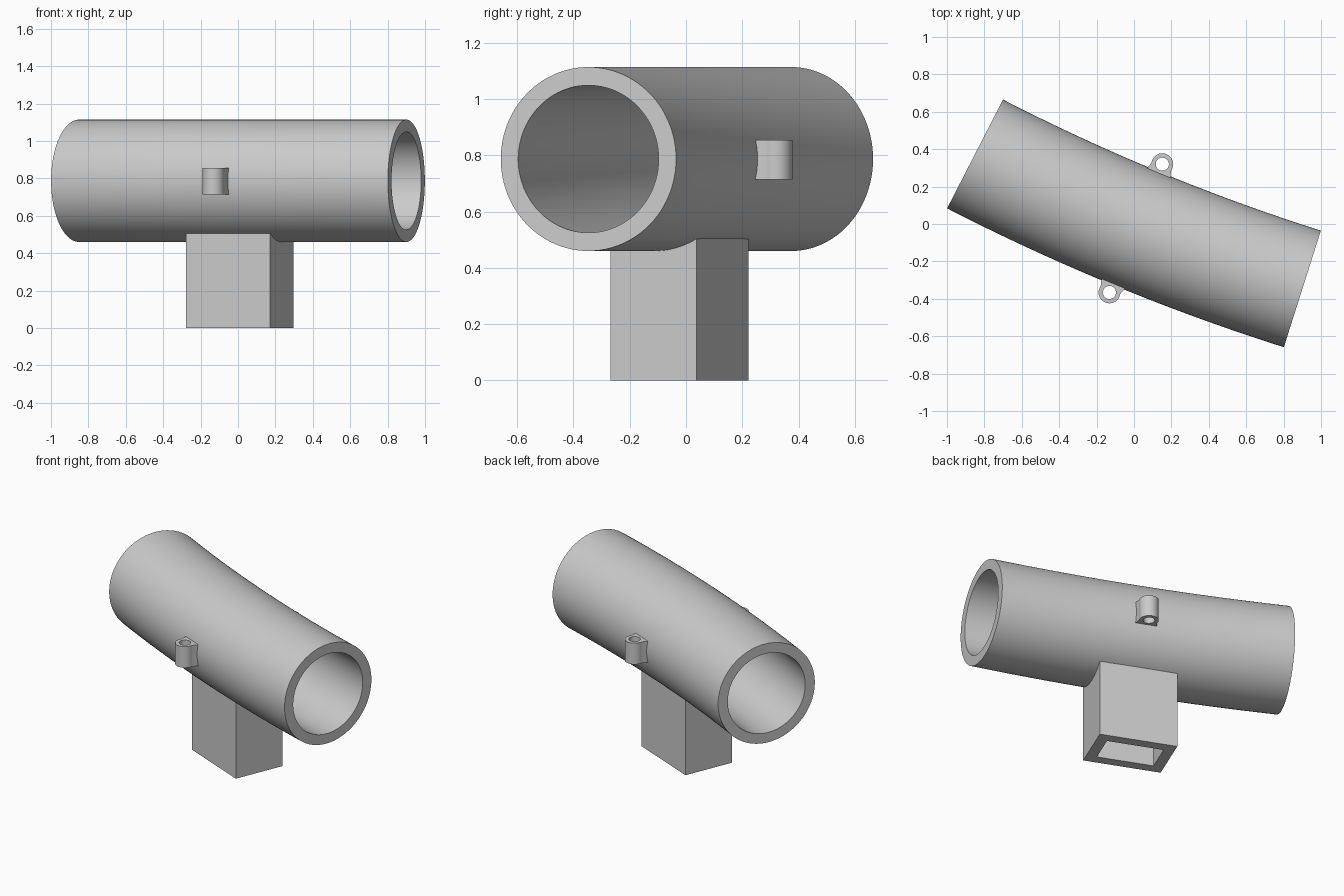
import bpy, bmesh, math
from mathutils import Vector, Matrix

if "Cube" in bpy.data.objects:
    bpy.data.objects.remove(bpy.data.objects["Cube"])

# Main dimensions
AXIS_Z = 0.787                 # height of the pipe axis
R_OUT, R_IN = 0.327, 0.262     # pipe radii
BEND_R = 11.31                 # radius of the gentle bend
HALF_BEND = math.radians(4.8)
TILT = math.radians(-22.4)     # heading of the pipe at its middle
MID = Vector((0.01, -0.023, 0))
PLACE = Matrix.Translation(MID) @ Matrix.Rotation(TILT, 4, 'Z')

gray = bpy.data.materials.new("light_gray")
gray.diffuse_color = (0.6, 0.6, 0.6, 1)
gray.use_nodes = True
gray.node_tree.nodes["Principled BSDF"].inputs["Base Color"].default_value = gray.diffuse_color


def finish(bm, name, smooth=True):
    bmesh.ops.recalc_face_normals(bm, faces=bm.faces)
    bm.transform(PLACE)
    me = bpy.data.meshes.new(name)
    bm.to_mesh(me)
    bm.free()
    me.materials.append(gray)
    ob = bpy.data.objects.new(name, me)
    bpy.context.collection.objects.link(ob)
    if smooth:
        bpy.ops.object.select_all(action='DESELECT')
        ob.select_set(True)
        bpy.context.view_layer.objects.active = ob
        bpy.ops.object.shade_smooth_by_angle(angle=math.radians(30))
    return ob


def bridge(bm, a, b):
    n = len(a)
    for i in range(n):
        j = (i + 1) % n
        bm.faces.new((a[i], a[j], b[j], b[i]))


def hollow_prism(outer, inner, z0, z1, name, smooth):
    """Upright prism with a matching through hole."""
    bm = bmesh.new()
    ring = lambda pts, z: [bm.verts.new((x, y, z)) for x, y in pts]
    loops = [ring(outer, z0), ring(outer, z1), ring(inner, z1), ring(inner, z0)]
    for k in range(4):
        bridge(bm, loops[k], loops[(k + 1) % 4])
    return finish(bm, name, smooth)


# Bent pipe: rings swept along an arc, outside and inside
def sweep(bm, r, steps=24, sides=96):
    rings = []
    for s in range(steps + 1):
        a = HALF_BEND * (2 * s / steps - 1)
        ring = []
        for k in range(sides):
            t = 2 * math.pi * k / sides
            d = BEND_R - r * math.cos(t)
            ring.append(bm.verts.new((d * math.sin(a), BEND_R - d * math.cos(a),
                                      AXIS_Z + r * math.sin(t))))
        rings.append(ring)
    for a, b in zip(rings, rings[1:]):
        bridge(bm, a, b)
    return rings


bm = bmesh.new()
outside, inside = sweep(bm, R_OUT), sweep(bm, R_IN)
for end in (0, -1):
    bridge(bm, outside[end], inside[end])
finish(bm, "bent_pipe")


# Hollow rectangular socket, its top buried in the pipe wall
def rect(hx, hy):
    return [(-hx, -hy), (hx, -hy), (hx, hy), (-hx, hy)]


hollow_prism(rect(0.243, 0.165), rect(0.178, 0.100), 0, 0.515, "mount_socket", False)

# Tapered eyelets, one on each side of the pipe
LUG_N, LUG_R, HOLE_R = 0.371, 0.058, 0.035
ARC = 32
for side, name in ((-1, "front_eyelet"), (1, "back_eyelet")):
    angles = [math.radians(-14 + 208 * k / ARC) for k in range(ARC + 1)]
    outer = [(LUG_R * math.cos(a), LUG_N + LUG_R * math.sin(a)) for a in angles]
    outer += [(-0.075, 0.295), (0.0, 0.295), (0.075, 0.295)]
    n = len(outer)
    inner = []
    for x, y in outer:
        a = math.atan2(y - LUG_N, x)
        inner.append((HOLE_R * math.cos(a), LUG_N + HOLE_R * math.sin(a)))
    # even out the hole beneath the rounded cap
    low = [math.radians(194 + 152 * k / 16) for k in range(1, 16)]
    hole = inner[:ARC + 1] + [(HOLE_R * math.cos(a), LUG_N + HOLE_R * math.sin(a)) for a in low]
    base = outer[:ARC + 1] + [(-0.075 + 0.15 * k / 14, 0.295) for k in range(15)]
    flip = lambda pts: [(side * x, side * y) for x, y in pts]
    hollow_prism(flip(base), flip(hole), 0.715, 0.855, name, True)
